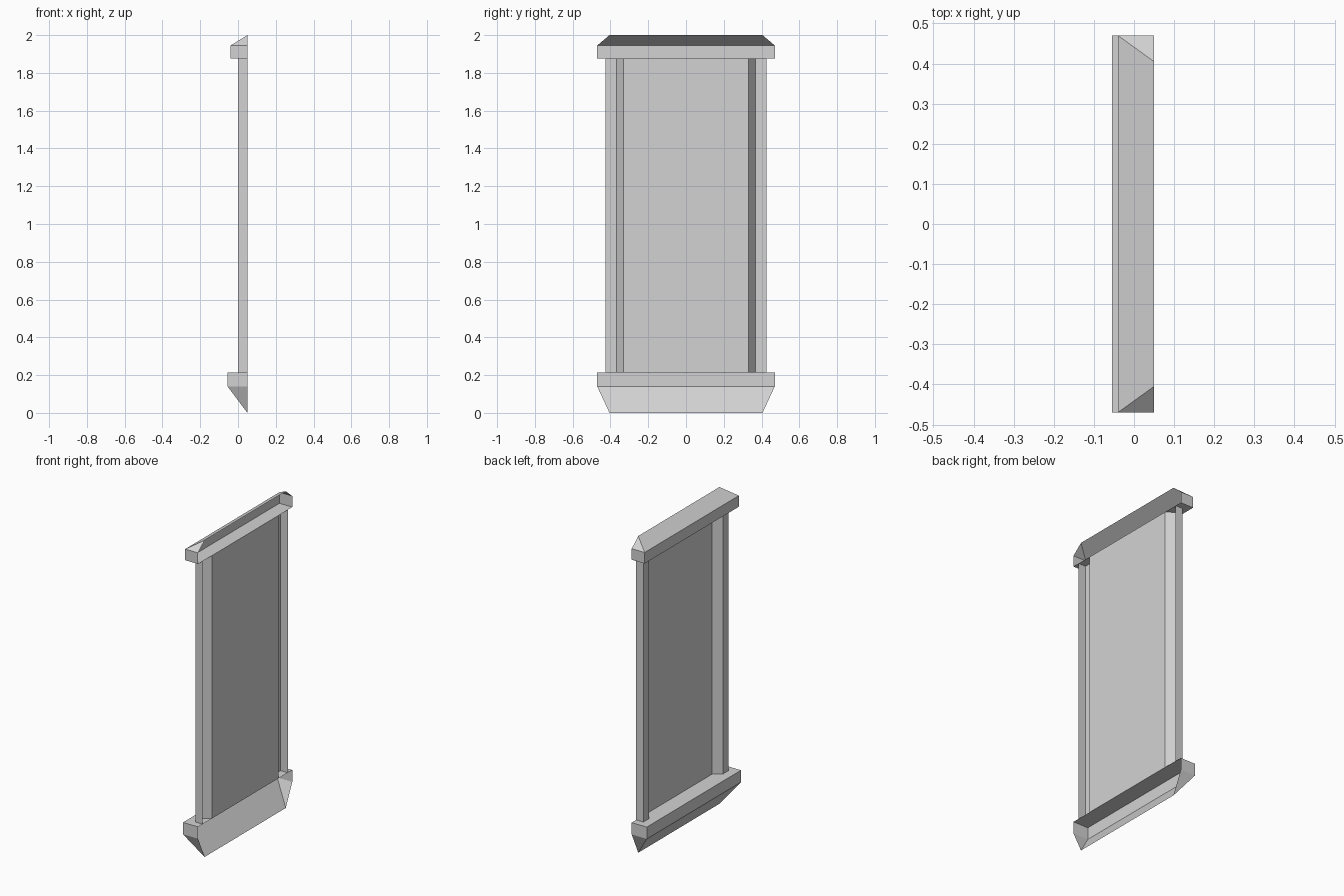
import bpy
import bmesh

cube = bpy.data.objects.get("Cube")
if cube:
    bpy.data.objects.remove(cube, do_unlink=True)

BACK = 0.05      # open wall side of the window
HALF = 0.47      # half width of lintel and sill
TIP = 0.405      # half width where the bevels meet the wall
SILL_TOP, LINTEL_BOTTOM = 0.215, 1.875

stone = bpy.data.materials.new("light_grey_stone")
grey = (0.65, 0.65, 0.65, 1)
stone.diffuse_color = grey
stone.use_nodes = True
stone.node_tree.nodes["Principled BSDF"].inputs["Base Color"].default_value = grey


def loft(name, rings, cap=None):
    """Skin open plan outlines from bottom to top, optionally capping one end."""
    bm = bmesh.new()
    rows = [[bm.verts.new(p) for p in ring] for ring in rings]
    for low, high in zip(rows, rows[1:]):
        for i in range(len(low) - 1):
            bm.faces.new((low[i], high[i], high[i + 1], low[i + 1]))
    if cap == "bottom":
        bm.faces.new(rows[0])
    elif cap == "top":
        bm.faces.new(rows[-1][::-1])
    bmesh.ops.remove_doubles(bm, verts=bm.verts[:], dist=0.0001)
    mesh = bpy.data.meshes.new(name)
    bm.to_mesh(mesh)
    bm.free()
    mesh.materials.append(stone)
    obj = bpy.data.objects.new(name, mesh)
    bpy.context.collection.objects.link(obj)
    return obj


def ledge_ring(front, half, z):
    return [(BACK, -half, z), (front, -half, z), (front, half, z), (BACK, half, z)]


def upright(name, plan):
    return loft(name, [[(x, y, z) for x, y in plan] for z in (SILL_TOP, LINTEL_BOTTOM)])


# Lintel with a hipped top sloping back to the wall
loft("lintel", [ledge_ring(-0.04, HALF, LINTEL_BOTTOM),
                ledge_ring(-0.04, HALF, 1.945),
                ledge_ring(BACK, TIP, 2.0)], cap="bottom")

# Sill with a tapered underside
loft("sill", [ledge_ring(BACK, TIP, 0.0),
              ledge_ring(-0.055, HALF, 0.14),
              ledge_ring(-0.055, HALF, SILL_TOP)], cap="top")

# Jambs with splayed reveals, and the recessed pane between them
jamb = [(BACK, -0.425), (0.0, -0.425), (0.0, -0.367), (BACK, -0.332)]
mirrored = [(x, -y) for x, y in reversed(jamb)]
upright("right_jamb", jamb)
upright("left_jamb", mirrored)
upright("window_pane", [jamb[-1], mirrored[0]])
